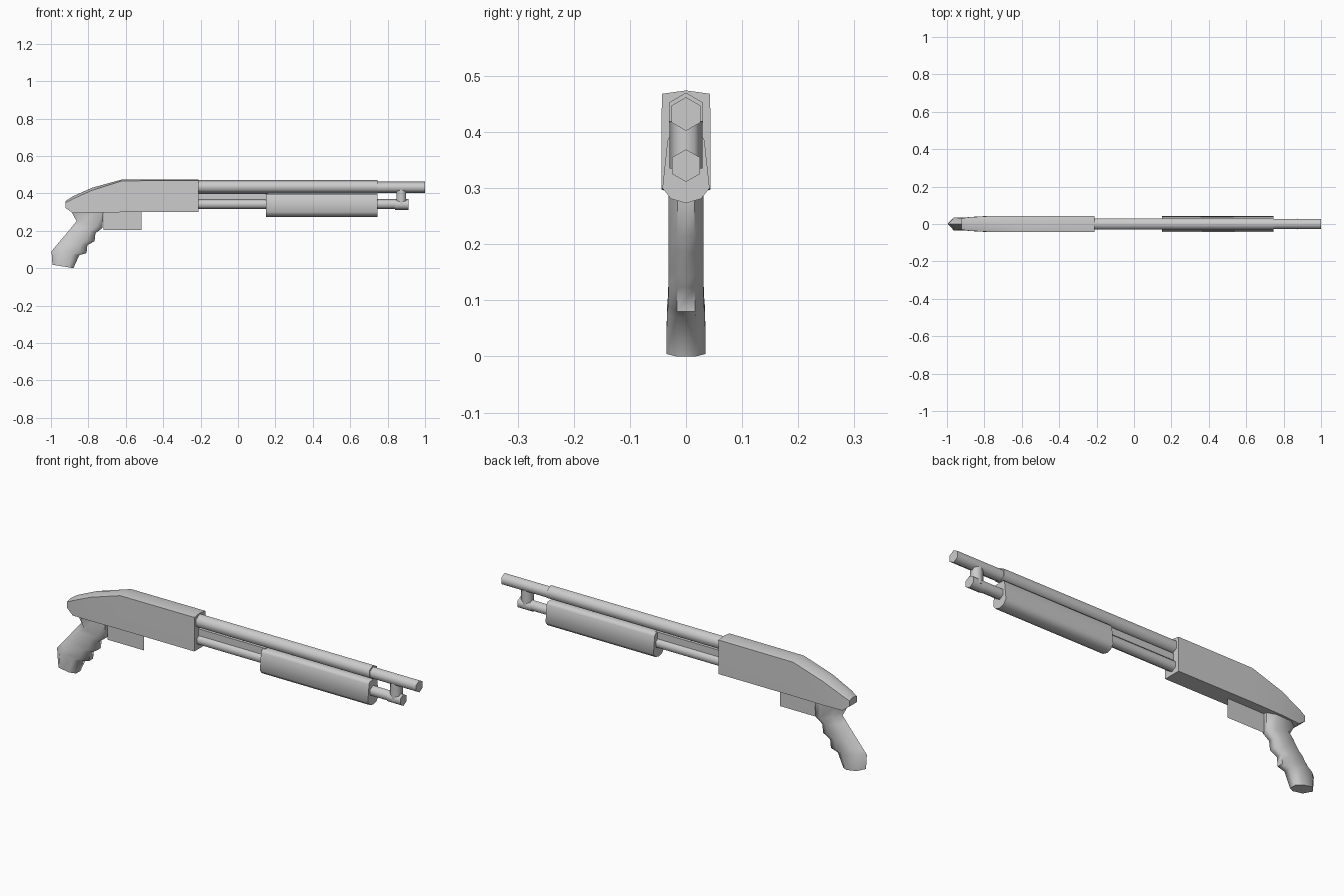
import bpy, bmesh, math

if "Cube" in bpy.data.objects:
    bpy.data.objects.remove(bpy.data.objects["Cube"])


def loft(name, rings, angle=65):
    """Skin a list of closed rings and cap both ends."""
    bm = bmesh.new()
    loops = [[bm.verts.new(p) for p in ring] for ring in rings]
    n = len(loops[0])
    for a, b in zip(loops, loops[1:]):
        for i in range(n):
            j = (i + 1) % n
            bm.faces.new((a[i], a[j], b[j], b[i]))
    bm.faces.new(loops[0])
    bm.faces.new(loops[-1])
    bmesh.ops.recalc_face_normals(bm, faces=bm.faces)
    me = bpy.data.meshes.new(name)
    bm.to_mesh(me)
    bm.free()
    ob = bpy.data.objects.new(name, me)
    bpy.context.collection.objects.link(ob)
    bpy.ops.object.select_all(action='DESELECT')
    ob.select_set(True)
    bpy.context.view_layer.objects.active = ob
    bpy.ops.object.shade_smooth_by_angle(angle=math.radians(angle))
    return ob


def mirrored(half):
    """Close a half section (y >= 0, listed top to bottom) across y = 0."""
    return half + [(y * -1, z) for y, z in reversed(half) if y > 0]


def extrude_x(name, section, x0, x1):
    return loft(name, [[(x, y, z) for y, z in section] for x in (x0, x1)])


def hexagon(r, zc):
    return [(r * math.sin(i * math.pi / 3), zc + r * math.cos(i * math.pi / 3))
            for i in range(6)]


# Receiver: sections of x, bottom, top, half width, shoulder drop
receiver = []
for x, lo, hi, w, d in [(-0.922, .322, .358, .030, .008), (-0.885, .295, .383, .036, .014),
                        (-0.78, .297, .430, .042, .014), (-0.62, .299, .474, .043, .007),
                        (-0.21, .299, .474, .043, .006)]:
    half = [(0, hi), (w, hi - d), (w + .001, lo + .3 * (hi - lo)), (w + .001, lo), (0, lo)]
    receiver.append([(x, y, z) for y, z in mirrored(half)])
loft("receiver", receiver, 50)

# Pistol grip: back and front profile points with half width
grip = []
for bx, bz, fx, fz, w in [(-.89, .30, -.72, .302, .031), (-.863, .251, -.725, .214, .031),
                          (-.885, .224, -.762, .187, .031), (-.925, .176, -.767, .144, .031),
                          (-.942, .156, -.805, .123, .031), (-.972, .120, -.81, .08, .032),
                          (-.997, .090, -.848, .07, .034), (-.992, .018, -.88, .0, .035)]:
    ring = []
    for t, s in [(0, 0), (.25, 1), (.75, 1), (1, .5), (1, -.5), (.75, -1), (.25, -1)]:
        ring.append((bx + (fx - bx) * t, w * s, bz + (fz - bz) * t))
    grip.append(ring)
loft("pistol_grip", grip)

# Barrel, its thicker rear sleeve and the lower tube
extrude_x("barrel", hexagon(.030, .432), 0.70, 1.0)
extrude_x("barrel_sleeve", hexagon(.035, .435), -0.23, 0.745)
extrude_x("magazine_tube", hexagon(.027, .342), -0.23, 0.86)
extrude_x("tube_cap", hexagon(.029, .340), 0.84, 0.912)

# Post joining tube cap to barrel
post = hexagon(.029, 0)
loft("barrel_post", [[(.873 + a, b, z) for a, b in post] for z in (.335, .42)])

# Sliding fore-end and the bar behind it
extrude_x("fore_end", mirrored([(0, .397), (.026, .397), (.033, .385), (.042, .30),
                                (.027, .281), (0, .273)]), 0.15, 0.745)
extrude_x("action_bar", [(.012, .40), (.012, .366), (-.012, .366), (-.012, .40)], -0.22, 0.16)

# Flat trigger guard panel
me = bpy.data.meshes.new("trigger_guard")
me.from_pydata([(-.72, 0, .205), (-.517, 0, .205), (-.517, 0, .302), (-.72, 0, .302)],
               [], [(0, 1, 2, 3)])
bpy.context.collection.objects.link(bpy.data.objects.new("trigger_guard", me))
